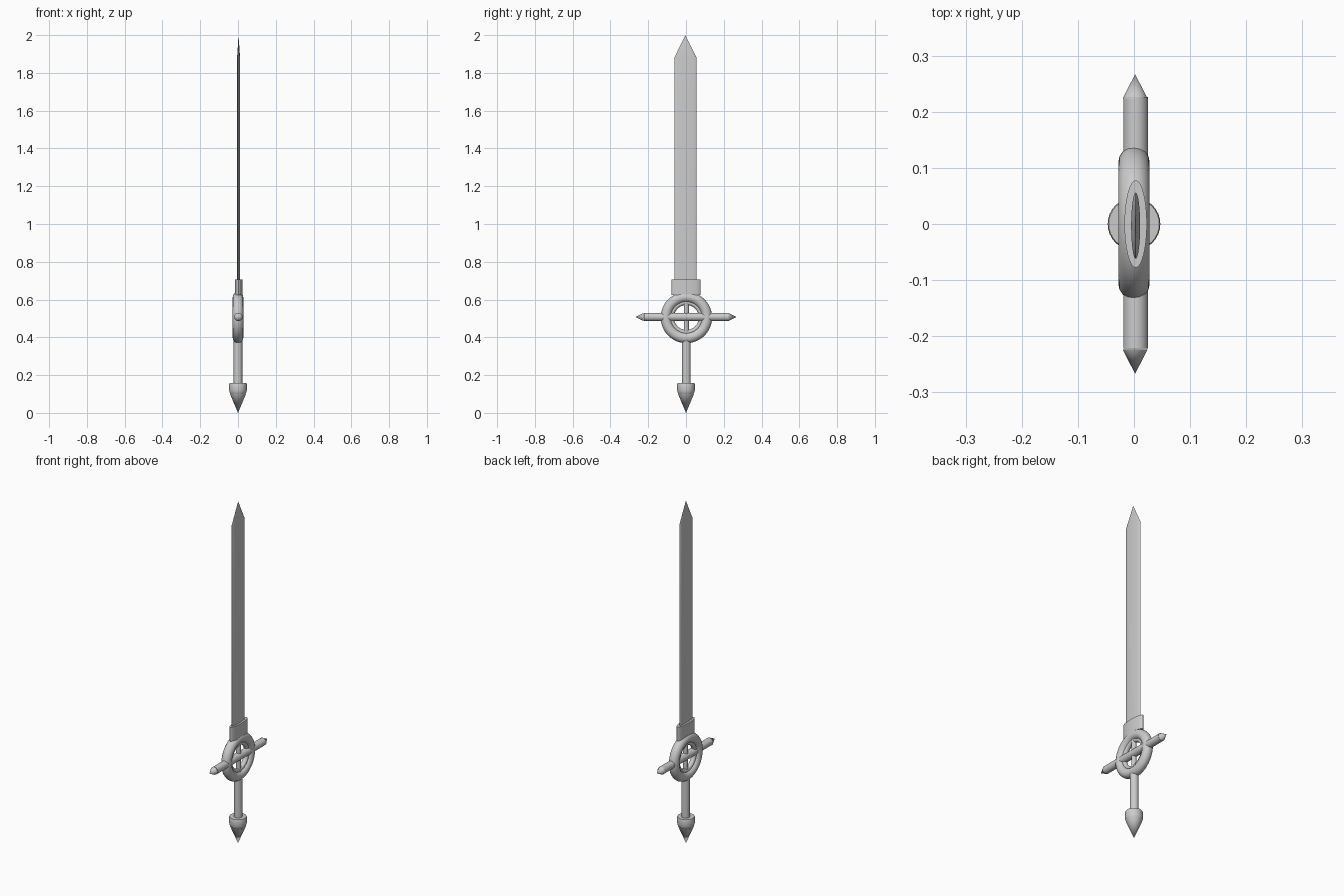
import bpy, bmesh, math
from mathutils import Matrix

if "Cube" in bpy.data.objects:
    bpy.data.objects.remove(bpy.data.objects["Cube"])

RING_Z = 0.505


def finish(name, bm, loc=(0, 0, 0), rot=(0, 0, 0), angle=35):
    bmesh.ops.recalc_face_normals(bm, faces=bm.faces)
    mesh = bpy.data.meshes.new(name)
    bm.to_mesh(mesh)
    bm.free()
    ob = bpy.data.objects.new(name, mesh)
    bpy.context.collection.objects.link(ob)
    ob.location, ob.rotation_euler = loc, rot
    bpy.ops.object.select_all(action='DESELECT')
    ob.select_set(True)
    bpy.context.view_layer.objects.active = ob
    bpy.ops.object.shade_smooth_by_angle(angle=math.radians(angle))
    return ob


def lathe(name, profile, segments=32, sx=1, sy=1, **kw):
    """Closed turned solid from (radius, height) points, optionally elliptical."""
    bm = bmesh.new()
    rings = []
    for r, z in profile:
        if r == 0:
            rings.append([bm.verts.new((0, 0, z))] * segments)
        else:
            rings.append([bm.verts.new((r * sx * math.cos(a), r * sy * math.sin(a), z))
                          for a in (2 * math.pi * i / segments for i in range(segments))])
    for lo, hi in zip(rings, rings[1:]):
        for i in range(segments):
            j = (i + 1) % segments
            bm.faces.new(list(dict.fromkeys((lo[i], lo[j], hi[j], hi[i]))))
    for ring, (r, _) in ((rings[0], profile[0]), (rings[-1], profile[-1])):
        if r > 0:
            bm.faces.new(ring)
    return finish(name, bm, **kw)


def torus(name, major, rad, half_depth, loc):
    """Ring around the x axis with an elliptical tube."""
    bpy.ops.mesh.primitive_torus_add(major_radius=major, minor_radius=rad,
                                     major_segments=48, minor_segments=16)
    ob = bpy.context.object
    ob.name = name
    ob.data.transform(Matrix.Rotation(math.pi / 2, 4, 'Y') @
                      Matrix.Diagonal((1, 1, half_depth / rad, 1)))
    ob.location = loc
    bpy.ops.object.shade_smooth()
    return ob


# Blade: thin lens section running up to a point
lathe("blade", [(1, 0.66), (1, 1.88), (0, 2.0)], sx=0.008, sy=0.059,
      loc=(0.003, -0.003, 0))

# Flattened collar between blade and ring
lathe("blade_collar", [(1, 0.625), (1, 0.707)], sx=0.02, sy=0.078, loc=(0.003, 0, 0))

# Ring guard with a slim inner ring
torus("guard_ring", 0.108, 0.028, 0.028, (0, 0.002, RING_Z))
torus("inner_ring", 0.078, 0.012, 0.014, (0, 0.002, RING_Z))

# Cross bar, its pointed ends and the slim upright inside the ring
lathe("cross_bar", [(0.022, -0.222), (0.022, 0.226)], loc=(0.003, 0, RING_Z + 0.003),
      rot=(-math.pi / 2, 0, 0))
for side, label in ((1, "right"), (-1, "left")):
    lathe("cross_bar_tip_" + label, [(0.022, 0), (0, 0.043)],
          loc=(0.002, side * 0.224, RING_Z + 0.003), rot=(-side * math.pi / 2, 0, 0))
lathe("ring_upright", [(0.013, 0.42), (0.013, 0.59)], loc=(0.002, 0.002, 0))

# Grip
lathe("grip", [(0.023, 0.13), (0.023, 0.385)], loc=(0, 0.002, 0))

# Pommel: rounded band above a downward spike
lathe("pommel_band", [(0.036, 0.095), (0.043, 0.105), (0.047, 0.12),
                      (0.047, 0.152), (0.045, 0.157)])
lathe("pommel_spike", [(0, 0), (0.042, 0.1)])
